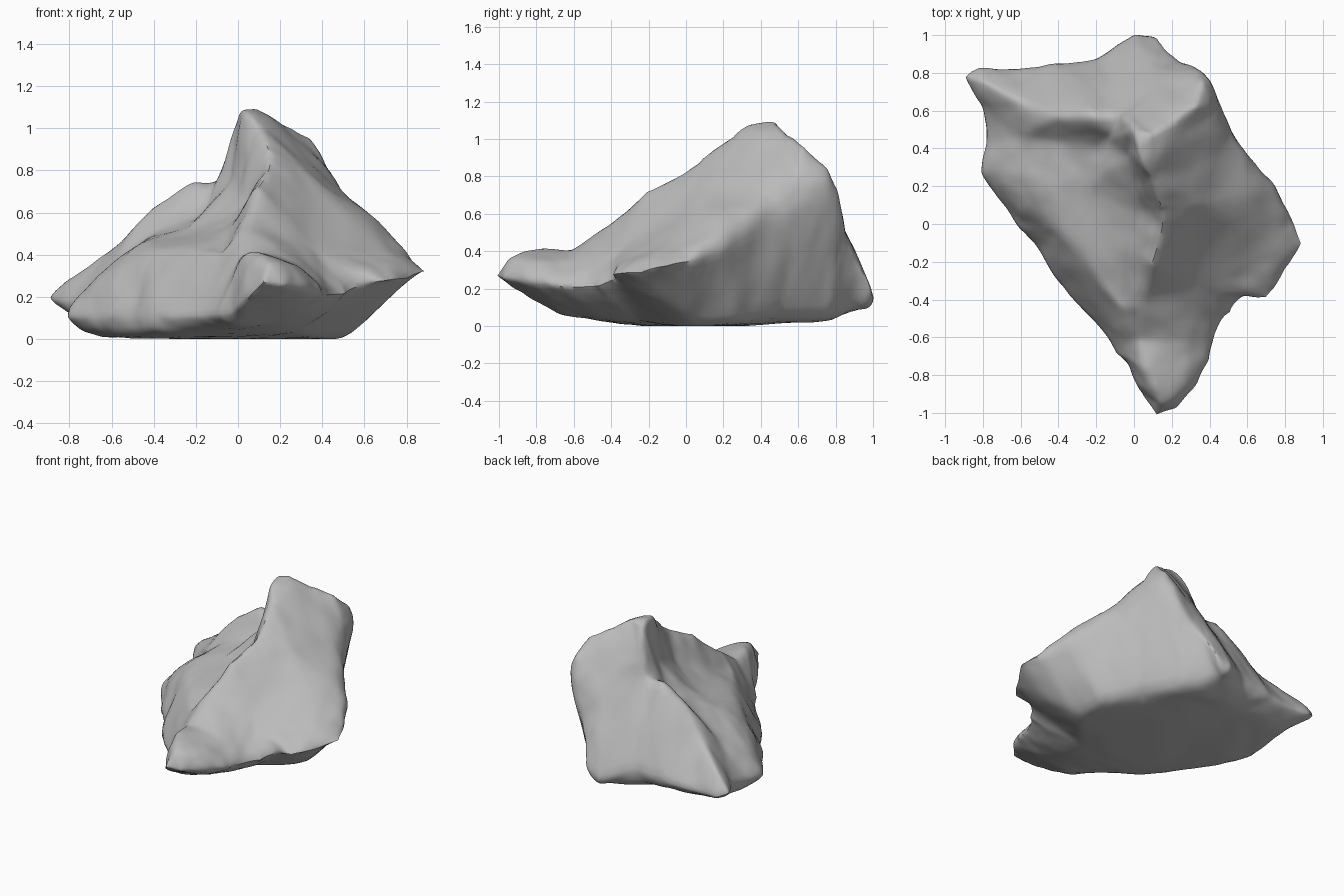
import bpy
import bmesh
from mathutils import Vector, noise
from mathutils.geometry import delaunay_2d_cdt

default_cube = bpy.data.objects.get("Cube")
if default_cube:
    bpy.data.objects.remove(default_cube, do_unlink=True)

# Widest edge of the rock, counter-clockwise from the front nose
rim = [(.12, -1.02, .27), (.23, -.99, .25), (.33, -.88, .23), (.41, -.72, .22), (.45, -.6, .21),
       (.54, -.49, .21), (.61, -.4, .26), (.7, -.4, .27), (.82, -.25, .29), (.91, -.1, .31),
       (.85, .03, .35), (.77, .2, .42), (.58, .4, .56), (.48, .6, .64), (.41, .77, .72),
       (.32, .85, .6), (.22, .89, .42), (.13, 1, .19), (0, 1.03, .13), (-.2, .9, .19),
       (-.4, .88, .17), (-.63, .84, .15), (-.83, .84, .16), (-.91, .79, .2), (-.82, .62, .17),
       (-.79, .43, .13), (-.82, .27, .1), (-.7, .1, .1), (-.62, -.03, .1), (-.52, -.13, .1),
       (-.42, -.31, .1), (-.18, -.56, .1), (-.11, -.69, .1), (-.04, -.75, .11), (.02, -.88, .17)]

# Ridges, ledges and troughs of the upper surface
main_ridge = [(.14, -.95, .37), (.09, -.78, .42), (.02, -.61, .41), (.03, -.42, .56),
              (.09, -.2, .75), (.14, -.03, .84), (.14, .09, .92), (.08, .24, 1.04),
              (.03, .4, 1.09), (.1, .48, 1.1), (.2, .54, 1.06), (.34, .62, .98)]
cliff_lip = [(.01, .36, 1.06), (0, .5, 1.06)]
ridge_foot = [(-.07, -.42, .4), (-.04, -.16, .5), (.05, .06, .62), (.01, .22, .7),
              (-.03, .37, .75)]
back_crest = [(-.02, .57, .87), (-.07, .57, .78), (-.21, .57, .8), (-.4, .57, .67),
              (-.57, .63, .46), (-.79, .75, .31)]
trough = [(-.15, .43, .6), (-.35, .43, .51), (-.57, .46, .38)]
mound = [(-.26, .2, .51), (-.45, .24, .47)]
front_ledge = [(-.74, .28, .24), (-.57, .11, .34), (-.4, -.04, .43), (-.24, -.21, .44),
               (-.1, -.47, .35)]
right_slope = [(.4, .1, .72), (.73, -.1, .42), (.64, -.33, .34)]
right_shoulder = [(.7, .16, .53), (.51, .41, .7), (.43, .59, .8), (.37, .76, .86)]
nose_side = [(.04, -.87, .34), (.01, -.73, .38)]
nose_top = [(.26, -.88, .35), (.3, -.62, .35), (.33, -.32, .43)]
back_slope = [(.12, .78, .66)]

# Contact edge of the underside
foot = [(.53, .04, -.01), (.51, .28, -.01), (.37, .51, -.01), (.22, .72, 0), (.04, .94, .07),
        (-.3, .72, .07), (-.74, .68, .07), (-.74, .32, .02), (-.62, .1, -.01), (-.4, -.22, -.01),
        (-.15, -.47, .03), (.03, -.67, .06), (.18, -.55, .05), (.26, -.25, .01)]


def add_shell(bm, rim_verts, chains):
    """Triangulate the area inside the rim, keeping each chain as an edge line."""
    verts = list(rim_verts)
    edges = []
    for chain in chains:
        start = len(verts)
        verts += [bm.verts.new(p) for p in chain]
        edges += [(i, i + 1) for i in range(start, len(verts) - 1)]
    flat = [v.co.xy for v in verts]
    border = list(range(len(rim_verts)))
    faces = delaunay_2d_cdt(flat, edges, [border], 1, 1e-5)[2]
    for face in faces:
        bm.faces.new([verts[i] for i in face])


def relax(bm, factor):
    """Move every vertex toward (or away from) the average of its neighbours."""
    targets = []
    for v in bm.verts:
        near = [e.other_vert(v).co for e in v.link_edges]
        targets.append(v.co.lerp(sum(near, Vector()) / len(near), factor))
    for v, target in zip(bm.verts, targets):
        v.co = target


def roughen(bm, size, strength):
    """Push the surface in and out with soft noise."""
    bm.normal_update()
    for v in bm.verts:
        v.co += v.normal * noise.noise(v.co * size) * strength


bm = bmesh.new()
rim_verts = [bm.verts.new(p) for p in rim]
add_shell(bm, rim_verts, [main_ridge, cliff_lip, ridge_foot, back_crest, trough, mound,
                          front_ledge, right_slope, right_shoulder, nose_side, nose_top,
                          back_slope])
add_shell(bm, rim_verts, [foot])
bmesh.ops.recalc_face_normals(bm, faces=bm.faces)

# Refine and soften the block without shrinking it, with finer noise at each level
for size, strength in ((4, .008), (7, .01), (13, .006)):
    bmesh.ops.subdivide_edges(bm, edges=bm.edges[:], cuts=1, use_grid_fill=True)
    relax(bm, .5)
    relax(bm, -.4)
    roughen(bm, size, strength)
relax(bm, .4)

# Flatten the contact area on the ground
for v in bm.verts:
    v.co.z = max(v.co.z, 0)

mesh = bpy.data.meshes.new("rock")
bm.to_mesh(mesh)
bm.free()
rock = bpy.data.objects.new("rock", mesh)
bpy.context.collection.objects.link(rock)

# Plain grey stone
stone = bpy.data.materials.new("grey stone")
stone.use_nodes = True
stone.diffuse_color = (.5, .5, .5, 1)
stone.node_tree.nodes["Principled BSDF"].inputs["Base Color"].default_value = (.5, .5, .5, 1)
mesh.materials.append(stone)

bpy.context.view_layer.objects.active = rock
rock.select_set(True)
bpy.ops.object.shade_smooth_by_angle(angle=.9)
